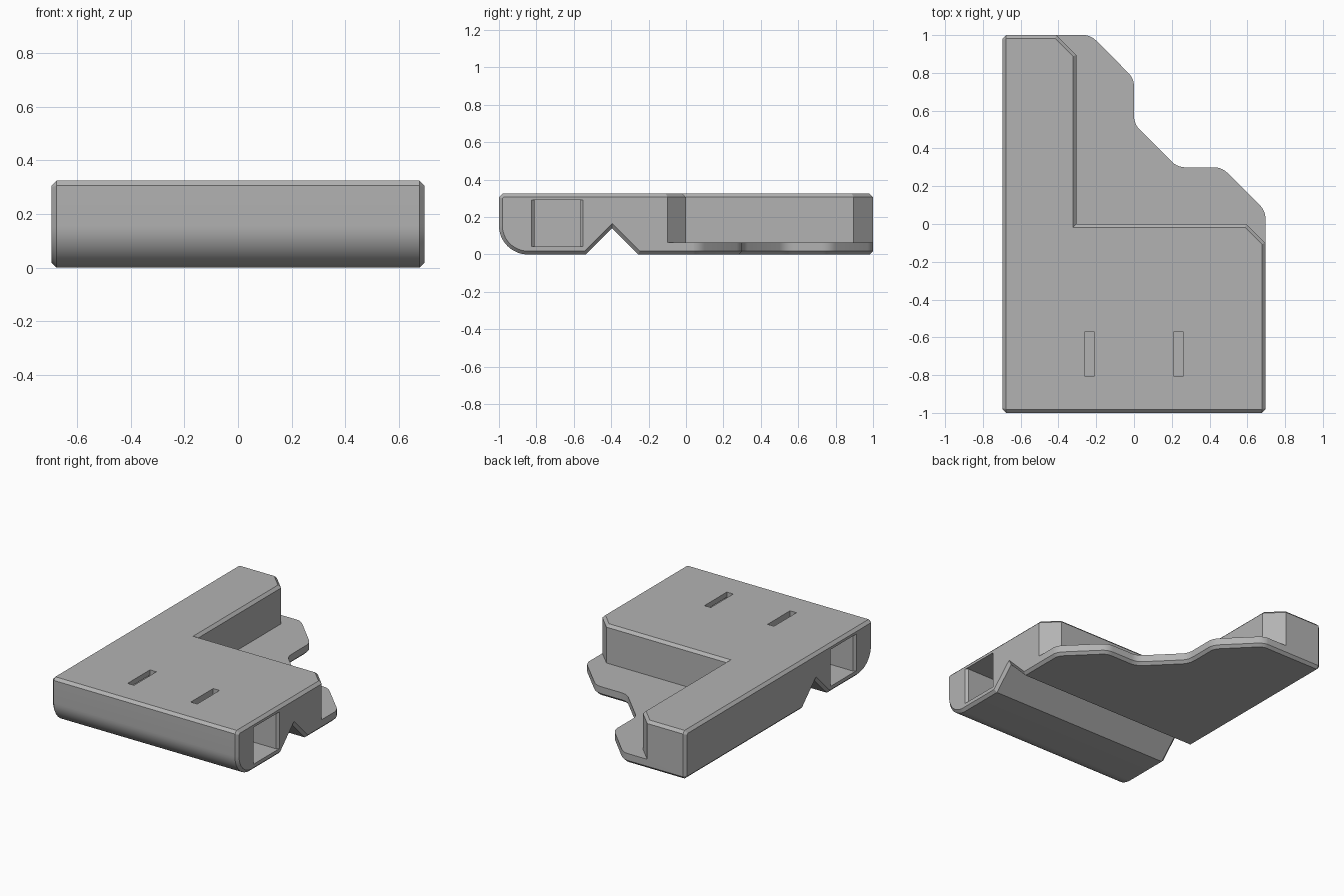
import bpy, bmesh, math
from mathutils import Vector

if "Cube" in bpy.data.objects:
    bpy.data.objects.remove(bpy.data.objects["Cube"], do_unlink=True)

CH = 0.018           # chamfer width
W, H = 0.695, 0.325  # half width, height

grey = bpy.data.materials.new("plain_grey")
grey.use_nodes = True
grey.diffuse_color = (0.45, 0.45, 0.45, 1)
grey.node_tree.nodes["Principled BSDF"].inputs["Base Color"].default_value = grey.diffuse_color


def offset(points, d):
    """Grow (d > 0) or shrink a closed outline with mitred corners."""
    pts = [Vector(p) for p in points]
    n = len(pts)
    area = sum(pts[i - 1].x * pts[i].y - pts[i].x * pts[i - 1].y for i in range(n))
    d = d if area > 0 else -d
    out = []
    for i, p in enumerate(pts):
        a = (p - pts[i - 1]).normalized()
        b = (pts[(i + 1) % n] - p).normalized()
        na, nb = Vector((a.y, -a.x)), Vector((b.y, -b.x))
        out.append(p + (na + nb) * d / (1 + na.dot(nb)))
    return out


def fillet(points, rounded, r, steps=5):
    """Replace the listed corners by arcs."""
    out = []
    for i, p in enumerate(points):
        p = Vector(p)
        if i not in rounded:
            out.append(p)
            continue
        u = (Vector(points[i - 1]) - p).normalized()
        v = (Vector(points[(i + 1) % len(points)]) - p).normalized()
        half = u.angle(v) / 2
        t = r / math.tan(half)
        centre = p + (u + v).normalized() * r / math.sin(half)
        s, e = p + u * t - centre, p + v * t - centre
        sweep = s.angle_signed(e)
        for k in range(steps + 1):
            ang = -sweep * k / steps
            c, q = math.cos(ang), math.sin(ang)
            out.append(centre + Vector((s.x * c - s.y * q, s.x * q + s.y * c)))
    return out


def loft(name, sections, axis):
    """Solid through matching outlines, given as (level, outline) pairs."""
    bm = bmesh.new()
    rings = []
    for level, outline in sections:
        rings.append([bm.verts.new((level, p[0], p[1]) if axis == "x" else (p[0], p[1], level))
                      for p in outline])
    for lo, hi in zip(rings, rings[1:]):
        for i in range(len(lo)):
            bm.faces.new((lo[i - 1], lo[i], hi[i], hi[i - 1]))
    bm.faces.new(rings[0])
    bm.faces.new(rings[-1])
    bmesh.ops.recalc_face_normals(bm, faces=bm.faces)
    mesh = bpy.data.meshes.new(name)
    bm.to_mesh(mesh)
    bm.free()
    mesh.materials.append(grey)
    obj = bpy.data.objects.new(name, mesh)
    bpy.context.collection.objects.link(obj)
    return obj


def rect(a0, a1, b0, b1):
    return [(a0, b0), (a1, b0), (a1, b1), (a0, b1)]


# Main body: side profile with rounded front and V groove, chamfered at both ends
R = 0.155
profile = [(-1, H - CH), (-1 + CH, H), (1 - CH, H), (1, H - CH), (1, CH), (1 - CH, 0),
           (-0.255, 0), (-0.395, 0.14), (-0.535, 0)]
for k in range(13):
    a = math.radians(270 - 7.5 * k)
    profile.append((-1 + R + R * math.cos(a), R + R * math.sin(a)))
inner = offset(profile, -CH)
body = loft("corner_block", [(-W, inner), (CH - W, profile), (W - CH, profile), (W, inner)], "x")

# Upper notch that leaves the L-shaped wall, flared into a top chamfer
notch = [(-0.305, 0.895), (-0.305, 0), (0.595, 0), (1.095, -0.5), (1.4, 1.4), (-0.81, 1.4)]
wide = offset(notch, CH)
cutters = [loft("notch_cutter", [(0.065, notch), (H - CH, notch), (H, wide),
                                 (H + CH, offset(notch, 2 * CH))], "z")]

# Stepped outline of the base plate, flared into a bottom chamfer
edge = [(-0.6, 1.001), (-0.23, 1.001), (0, 0.77), (0, 0.53), (0.23, 0.3), (0.465, 0.3),
        (0.696, 0.07), (0.696, -0.3), (1.3, -0.3), (1.3, 1.4), (-0.6, 1.4)]
edge = fillet(edge, range(1, 7), 0.1)
cutters.append(loft("outline_cutter", [(-CH, offset(edge, 2 * CH)), (CH, edge), (H + 0.1, edge)], "z"))

# Side pockets with flared mouths, and the top slots that meet their inner ends
for s, side in ((1, "left"), (-1, "right")):
    cutters.append(loft(side + "_pocket_cutter", [
        (s * 0.21, rect(-0.81, -0.565, 0.042, 0.29)),
        (s * (W - 0.015), rect(-0.81, -0.565, 0.042, 0.29)),
        (s * (W + 0.015), rect(-0.84, -0.535, 0.042, 0.29))], "x"))
    cutters.append(loft(side + "_slot_cutter", [
        (0.1, rect(s * 0.212, s * 0.26, -0.807, -0.563 - 0.005)),
        (H + 0.1, rect(s * 0.212, s * 0.26, -0.807, -0.563 - 0.005))], "z"))

# Cut, then drop the helpers
bpy.context.view_layer.objects.active = body
for cutter in cutters:
    cutter.hide_render = True
    mod = body.modifiers.new(cutter.name, "BOOLEAN")
    mod.operation = "DIFFERENCE"
    mod.solver = "EXACT"
    mod.object = cutter
    bpy.ops.object.modifier_apply(modifier=mod.name)
for cutter in cutters:
    bpy.data.objects.remove(cutter, do_unlink=True)

bpy.ops.object.select_all(action="DESELECT")
body.select_set(True)
bpy.ops.object.shade_smooth_by_angle(angle=math.radians(25))
